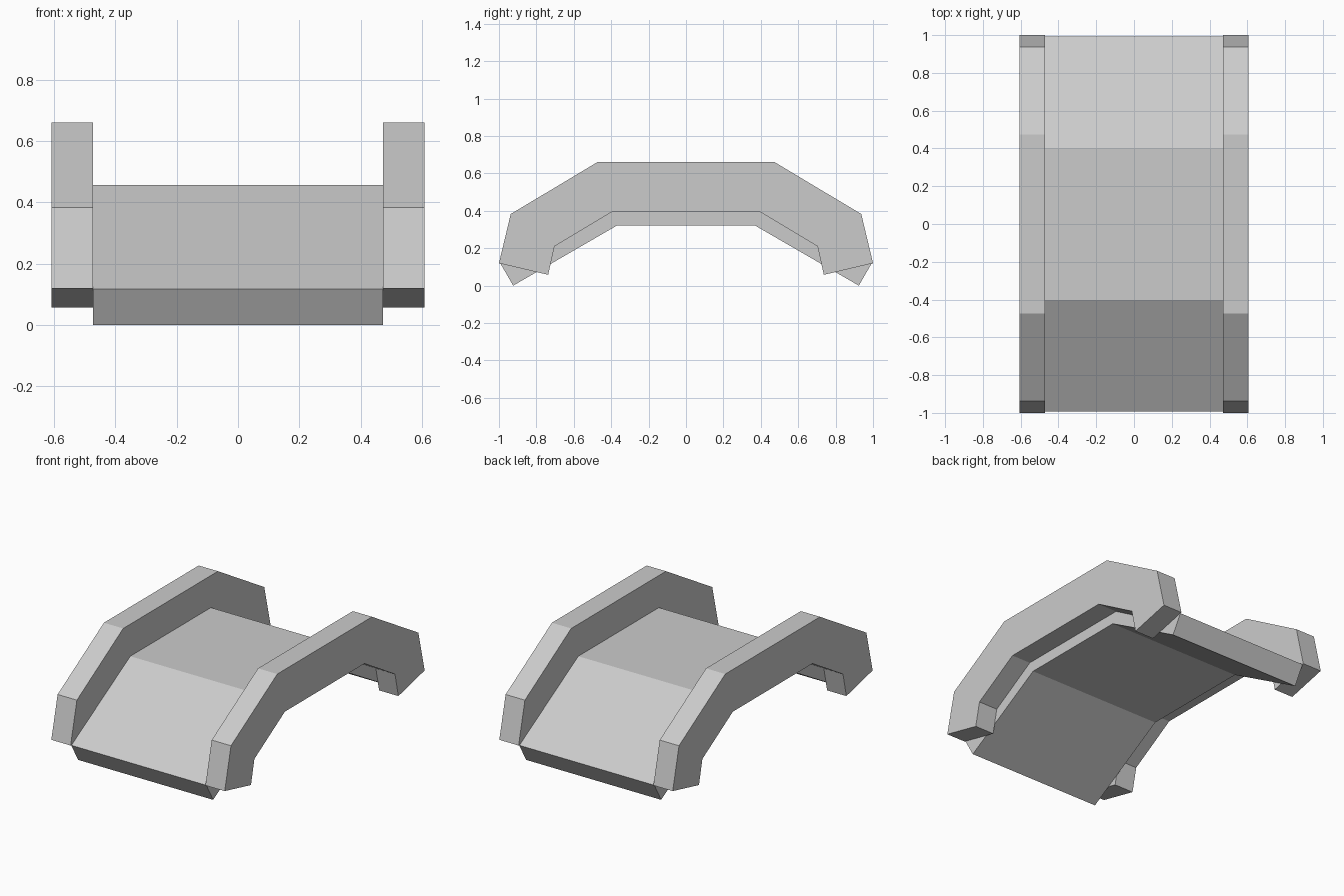
import bpy, bmesh

if "Cube" in bpy.data.objects:
    bpy.data.objects.remove(bpy.data.objects["Cube"])


def mirrored(half):
    # complete a symmetric side outline from its +y half
    return half + [(-y, z) for y, z in reversed(half)]


def extrude_profile(name, profile, x0, x1):
    # prism: (y, z) outline swept along x
    bm = bmesh.new()
    face = bm.faces.new([bm.verts.new((x0, y, z)) for y, z in profile])
    ext = bmesh.ops.extrude_face_region(bm, geom=[face])
    verts = [g for g in ext["geom"] if isinstance(g, bmesh.types.BMVert)]
    bmesh.ops.translate(bm, verts=verts, vec=(x1 - x0, 0, 0))
    bmesh.ops.recalc_face_normals(bm, faces=bm.faces)
    mesh = bpy.data.meshes.new(name)
    bm.to_mesh(mesh)
    bm.free()
    obj = bpy.data.objects.new(name, mesh)
    bpy.context.collection.objects.link(obj)
    return obj


# arched walkway: one closed outline, top then underside
deck_top = mirrored([(0.992, 0.118), (0.403, 0.457)])
deck_under = mirrored([(0.924, 0.0), (0.368, 0.322)])
deck_profile = [deck_top[0], deck_top[1], deck_top[2], deck_top[3]] + deck_under[::-1]
extrude_profile("bridge_deck", deck_profile, -0.473, 0.473)

# side parapets with turned-down ends
rail_top = mirrored([(1.0, 0.12), (0.937, 0.383), (0.474, 0.66)])
rail_under = mirrored([(0.737, 0.058), (0.703, 0.21), (0.398, 0.393)])
rail_profile = rail_top + rail_under[::-1]
for side, x0, x1 in (("left", -0.607, -0.472), ("right", 0.472, 0.607)):
    extrude_profile(side + "_parapet", rail_profile, x0, x1)
